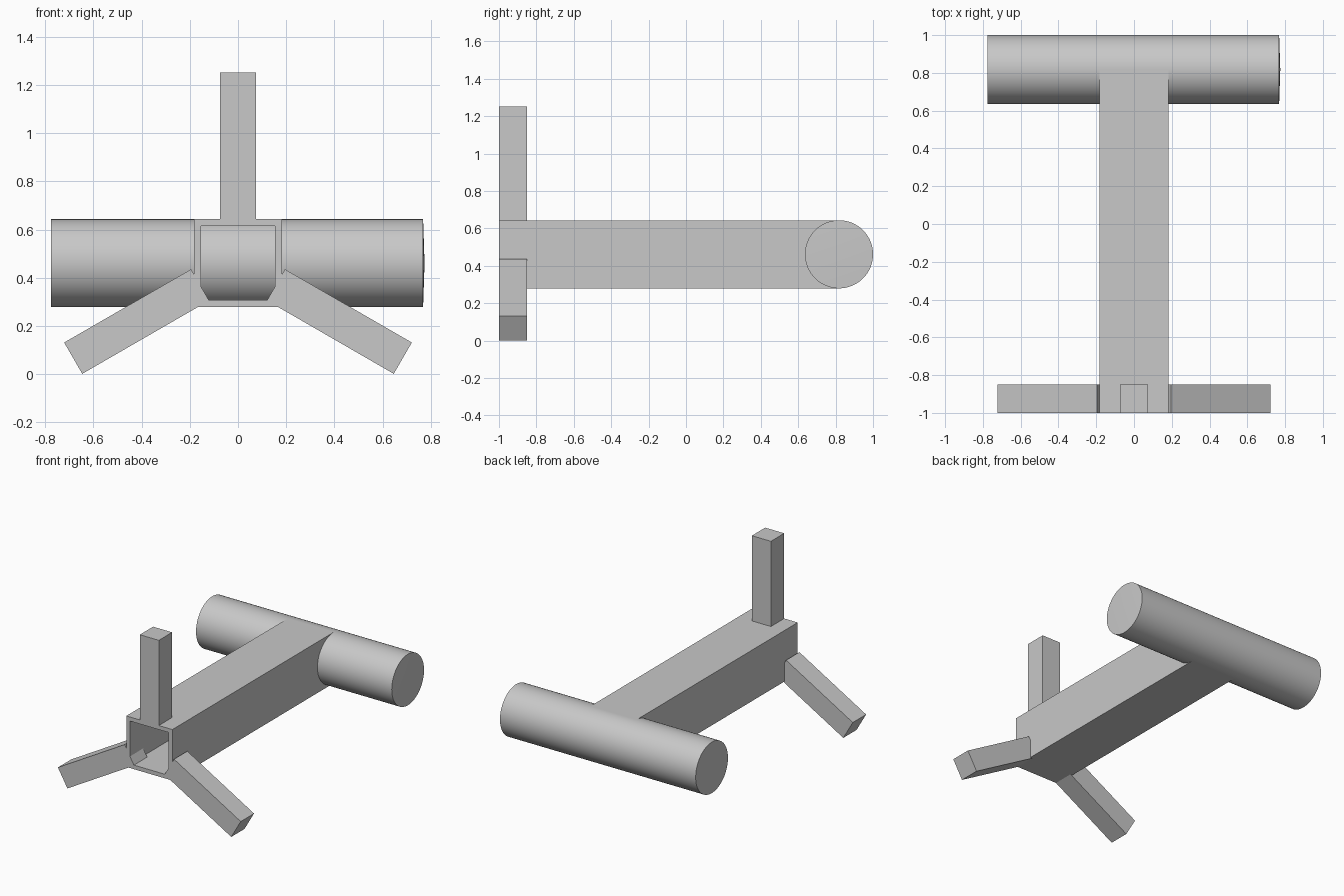
import bpy, bmesh, math
from mathutils import Matrix, Vector

if "Cube" in bpy.data.objects:
    bpy.data.objects.remove(bpy.data.objects["Cube"])

RADIUS = 0.182      # half width of the beam and radius of the roller
WALL = 0.029
AXIS_Z = 0.4615
ROLLER_Y = 1 - RADIUS
LEG_WIDTH, LEG_REACH = 0.15, 0.79

grey = bpy.data.materials.new("light grey")
grey.use_nodes = True
colour = (0.58, 0.58, 0.58, 1)
grey.diffuse_color = colour
grey.node_tree.nodes["Principled BSDF"].inputs["Base Color"].default_value = colour


def finish(name, bm):
    bmesh.ops.recalc_face_normals(bm, faces=bm.faces)
    mesh = bpy.data.meshes.new(name)
    bm.to_mesh(mesh)
    bm.free()
    mesh.materials.append(grey)
    obj = bpy.data.objects.new(name, mesh)
    bpy.context.collection.objects.link(obj)
    return obj


# Hollow square beam: a square ring extruded from front to back
bm = bmesh.new()
corners = [(-1, -1), (1, -1), (1, 1), (-1, 1)]
outer, inner = [
    [bm.verts.new((x * h, -1, AXIS_Z + z * h)) for x, z in corners]
    for h in (RADIUS, RADIUS - WALL)]
ring = [bm.faces.new((outer[i], outer[(i + 1) % 4], inner[(i + 1) % 4], inner[i]))
        for i in range(4)]
back = bmesh.ops.extrude_face_region(bm, geom=ring, use_keep_orig=True)["geom"]
bmesh.ops.translate(bm, vec=(0, 1 + ROLLER_Y, 0),
                    verts=[g for g in back if isinstance(g, bmesh.types.BMVert)])
finish("hollow_beam", bm)

# Three square legs radiating from the beam axis at the front
for name, angle in (("top_leg", 0), ("left_leg", 120), ("right_leg", -120)):
    bm = bmesh.new()
    length = LEG_REACH - RADIUS
    bmesh.ops.create_cube(bm, size=1)
    bmesh.ops.scale(bm, vec=(LEG_WIDTH, LEG_WIDTH, length), verts=bm.verts)
    bmesh.ops.translate(bm, vec=(0, 0, RADIUS + length / 2), verts=bm.verts)
    place = Matrix.Translation((0, -1 + LEG_WIDTH / 2, AXIS_Z)) @ Matrix.Rotation(
        math.radians(angle), 4, "Y")
    bmesh.ops.transform(bm, matrix=place, verts=bm.verts)
    finish(name, bm)

# Cross roller at the back, with a barely domed left end
bm = bmesh.new()
bmesh.ops.create_cone(bm, cap_ends=True, segments=96, radius1=RADIUS,
                      radius2=RADIUS, depth=1.545)
bmesh.ops.transform(bm, verts=bm.verts, matrix=Matrix.Translation(
    (-0.004, ROLLER_Y, AXIS_Z)) @ Matrix.Rotation(math.pi / 2, 4, "Y"))
left_cap = max(bm.faces, key=lambda f: f.calc_center_median().x)
tip = bmesh.ops.poke(bm, faces=[left_cap])["verts"]
bmesh.ops.translate(bm, vec=Vector((0.006, 0, 0)), verts=tip)
roller = finish("cross_roller", bm)
bpy.ops.object.select_all(action="DESELECT")
roller.select_set(True)
bpy.context.view_layer.objects.active = roller
bpy.ops.object.shade_smooth_by_angle(angle=math.radians(30))
